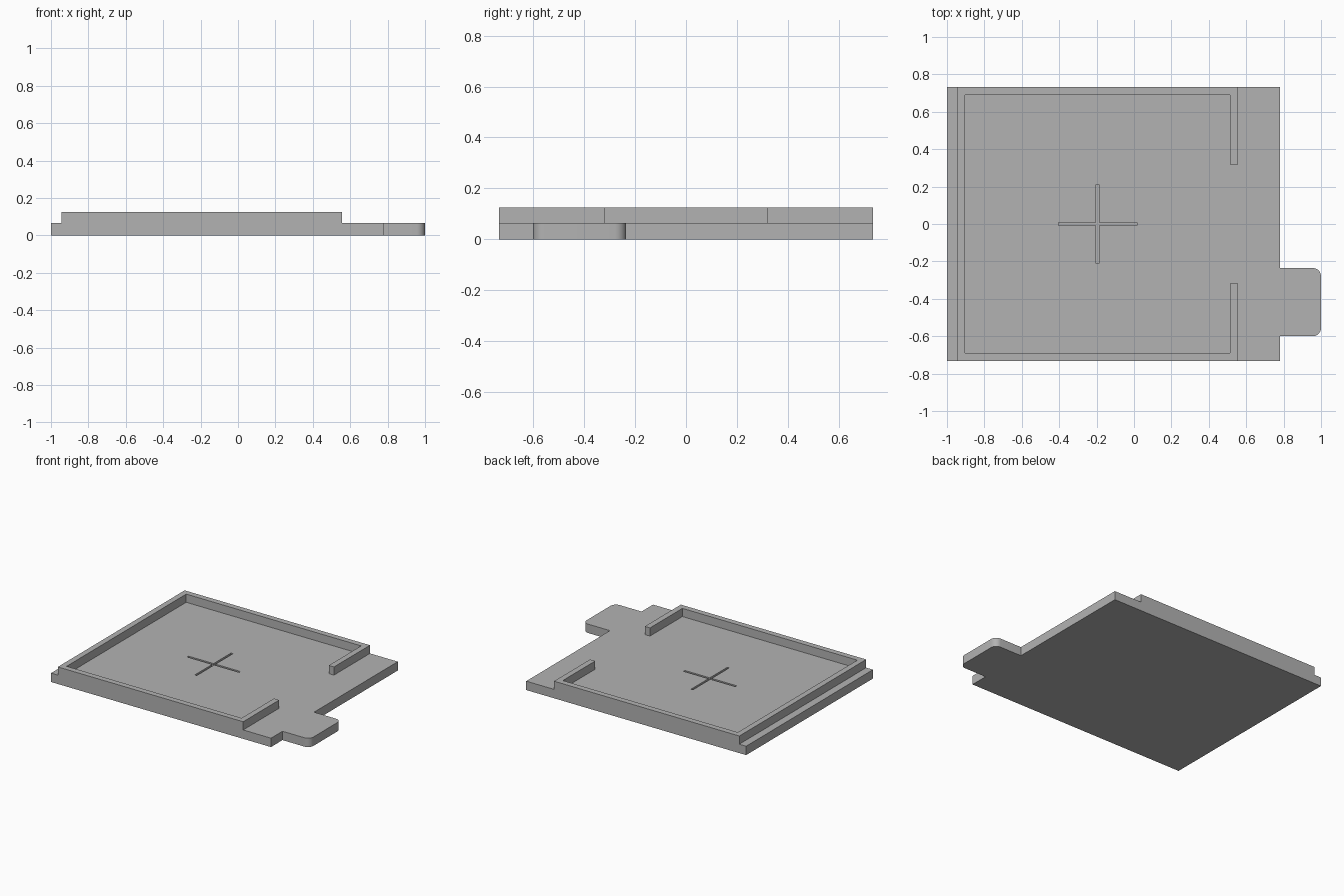
import bpy
import bmesh
import math

cube = bpy.data.objects.get("Cube")
if cube:
    bpy.data.objects.remove(cube, do_unlink=True)

PLATE_TOP, WALL_TOP = 0.065, 0.125
HALF_Y = 0.733
CENTRE_X = -0.195

grey = bpy.data.materials.new("plain_grey")
grey.use_nodes = True
grey.diffuse_color = (0.45, 0.45, 0.45, 1)
grey.node_tree.nodes["Principled BSDF"].inputs["Base Color"].default_value = grey.diffuse_color


def extrude_outline(name, outline, z0, z1, is_rounded=None, radius=0.0):
    """Extrude a flat outline upward, rounding the vertical edges that are picked."""
    bm = bmesh.new()
    face = bm.faces.new([bm.verts.new((x, y, z0)) for x, y in outline])
    top = bmesh.ops.extrude_face_region(bm, geom=[face])
    verts = [g for g in top["geom"] if isinstance(g, bmesh.types.BMVert)]
    bmesh.ops.translate(bm, verts=verts, vec=(0, 0, z1 - z0))
    if is_rounded:
        edges = [e for e in bm.edges
                 if abs(e.verts[0].co.z - e.verts[1].co.z) > 0.01
                 and is_rounded(e.verts[0].co)]
        bmesh.ops.bevel(bm, geom=edges, offset=radius, segments=8,
                        profile=0.5, affect='EDGES')
    bmesh.ops.recalc_face_normals(bm, faces=bm.faces)
    mesh = bpy.data.meshes.new(name)
    bm.to_mesh(mesh)
    bm.free()
    mesh.materials.append(grey)
    obj = bpy.data.objects.new(name, mesh)
    bpy.context.collection.objects.link(obj)
    return obj


def rectangle(x, y, half_x, half_y):
    return [(x - half_x, y - half_y), (x + half_x, y - half_y),
            (x + half_x, y + half_y), (x - half_x, y + half_y)]


# Base plate with a round-cornered pull tab
right, tab_low, tab_high = 0.78, -0.6, -0.235
base = extrude_outline(
    "base_plate",
    [(-1, -HALF_Y), (right, -HALF_Y), (right, tab_low), (1, tab_low),
     (1, tab_high), (right, tab_high), (right, HALF_Y), (-1, HALF_Y)],
    0, PLATE_TOP, lambda co: co.x > 0.99, 0.045)

# Shallow cross groove in the tray floor
bpy.context.view_layer.objects.active = base
base.select_set(True)
for half_x, half_y in ((0.21, 0.008), (0.008, 0.21)):
    cutter = extrude_outline("groove_cutter", rectangle(CENTRE_X, 0, half_x, half_y),
                             PLATE_TOP - 0.012, PLATE_TOP + 0.02)
    cutter.hide_render = True
    cut = base.modifiers.new("groove", 'BOOLEAN')
    cut.operation = 'DIFFERENCE'
    cut.solver = 'EXACT'
    cut.object = cutter
    bpy.ops.object.modifier_apply(modifier=cut.name)
    bpy.data.objects.remove(cutter, do_unlink=True)
bpy.ops.object.shade_smooth_by_angle(angle=math.radians(30))

# Raised rim around the tray, open in the middle of the right side
outer, thick, gap = 0.75, 0.042, 0.317
half_rim = [(CENTRE_X + outer - thick, gap), (CENTRE_X + outer, gap),
            (CENTRE_X + outer, HALF_Y), (CENTRE_X - outer, HALF_Y)]
inner_half = [(CENTRE_X - outer + thick, HALF_Y - thick),
              (CENTRE_X + outer - thick, HALF_Y - thick)]
mirror = lambda points: [(x, -y) for x, y in reversed(points)]
extrude_outline("tray_rim",
                half_rim + mirror(half_rim) + mirror(inner_half) + inner_half,
                PLATE_TOP, WALL_TOP)
